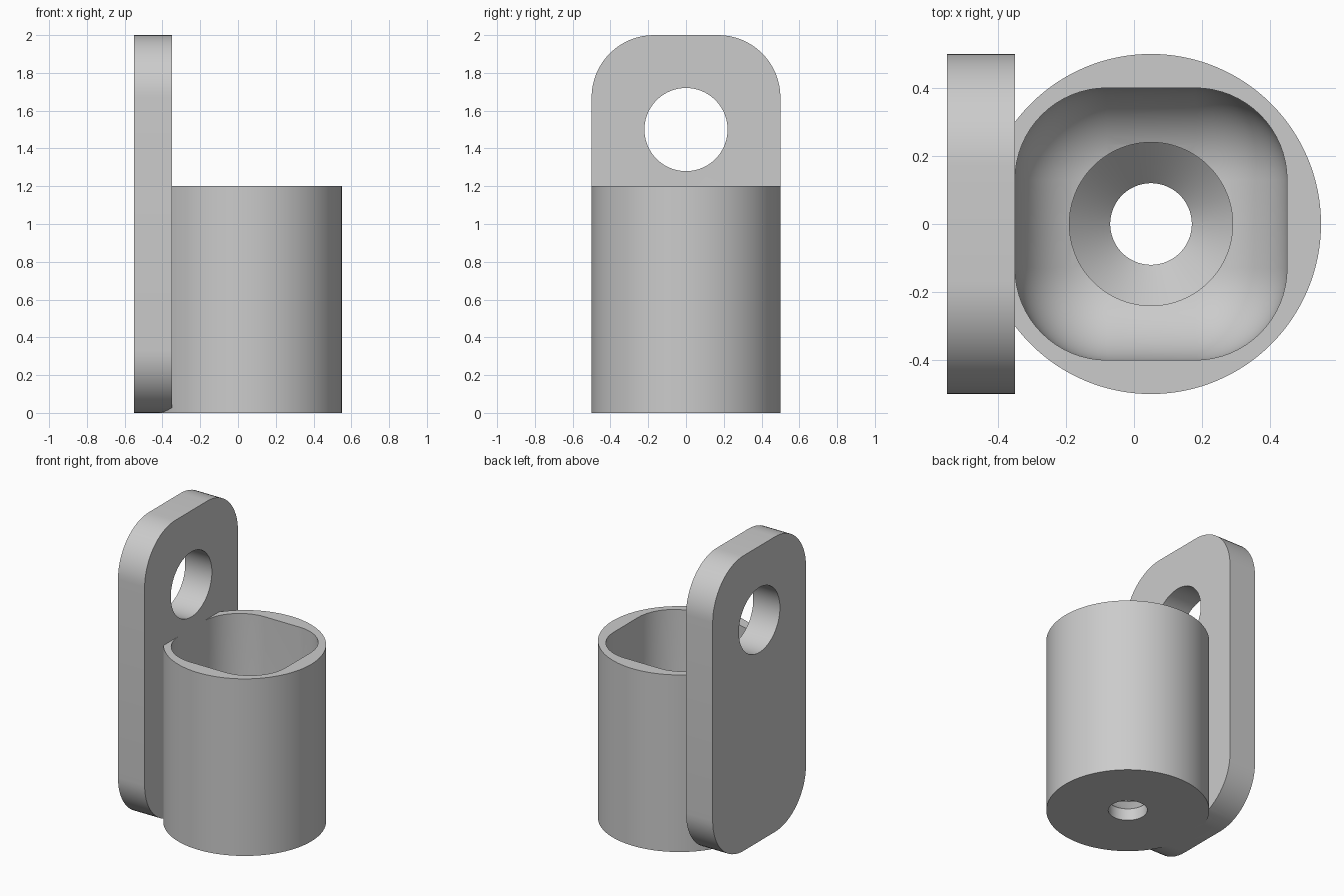
import bpy, bmesh, math
from mathutils import Matrix, Vector

cube = bpy.data.objects.get("Cube")
if cube:
    bpy.data.objects.remove(cube, do_unlink=True)

CUP_X = 0.05

grey = bpy.data.materials.new("plain grey")
grey.use_nodes = True
colour = (0.6, 0.6, 0.6, 1)
grey.diffuse_color = colour
grey.node_tree.nodes["Principled BSDF"].inputs["Base Color"].default_value = colour


def to_object(name, bm):
    bmesh.ops.recalc_face_normals(bm, faces=bm.faces)
    mesh = bpy.data.meshes.new(name)
    bm.to_mesh(mesh)
    bm.free()
    mesh.materials.append(grey)
    obj = bpy.data.objects.new(name, mesh)
    bpy.context.collection.objects.link(obj)
    return obj


def rounded_box(name, low, high, radius, keep_edge):
    """Box whose edges accepted by keep_edge(direction, middle) are rounded."""
    low, high = Vector(low), Vector(high)
    bm = bmesh.new()
    bmesh.ops.create_cube(bm, size=1)
    for v in bm.verts:
        v.co = Vector([(a + b) / 2 + c * (b - a) for a, b, c in zip(low, high, v.co)])
    edges = []
    for e in bm.edges:
        a, b = (v.co for v in e.verts)
        if keep_edge((b - a).normalized(), (a + b) / 2):
            edges.append(e)
    bmesh.ops.bevel(bm, geom=edges, offset=radius, segments=16, profile=0.5, affect='EDGES')
    return to_object(name, bm)


def lathe(name, profile, centre, axis='Z', sides=128):
    """Closed solid of revolution from (radius, height) pairs."""
    bm = bmesh.new()
    rings = []
    for r, h in profile:
        rings.append([bm.verts.new((r * math.cos(t), r * math.sin(t), h))
                      for t in (2 * math.pi * i / sides for i in range(sides))])
    for lower, upper in zip(rings, rings[1:]):
        for i in range(sides):
            j = (i + 1) % sides
            bm.faces.new((lower[i], lower[j], upper[j], upper[i]))
    bm.faces.new(rings[0][::-1])
    bm.faces.new(rings[-1])
    turn = Matrix.Rotation(math.pi / 2, 4, 'Y') if axis == 'X' else Matrix()
    bm.transform(Matrix.Translation(centre) @ turn)
    return to_object(name, bm)


def combine(target, other, operation):
    mod = target.modifiers.new(operation.lower(), 'BOOLEAN')
    mod.operation = operation
    mod.solver = 'EXACT'
    mod.object = other
    bpy.context.view_layer.objects.active = target
    bpy.ops.object.modifier_apply(modifier=mod.name)
    bpy.data.objects.remove(other, do_unlink=True)


# Upright mounting plate with four rounded corners
holder = rounded_box("cup_holder_bracket", (-0.55, -0.5, 0), (-0.35, 0.5, 2), 0.33,
                     lambda d, m: abs(d.x) > 0.9)

# Round cup fused to the plate
cup = lathe("cup", [(0.5, 0), (0.5, 1.2)], (CUP_X, 0, 0))

# Cup cavity: rounded square with a filleted floor
cavity = rounded_box("cavity_cutter", (-0.35, -0.4, 0.2), (0.45, 0.4, 1.6), 0.27,
                     lambda d, m: abs(d.z) > 0.9 or m.z < 0.3)
combine(cup, cavity, 'DIFFERENCE')

# Countersunk drain hole
drain = lathe("drain_cutter", [(0.12, -0.1), (0.12, 0.08), (0.24, 0.2), (0.24, 0.4)], (CUP_X, 0, 0))
combine(cup, drain, 'DIFFERENCE')

combine(holder, cup, 'UNION')

# Hanging hole through the plate
hole = lathe("hole_cutter", [(0.22, -0.3), (0.22, 0.3)], (-0.45, 0, 1.5), axis='X')
combine(holder, hole, 'DIFFERENCE')

# Smooth curves, crisp edges
bpy.ops.object.select_all(action='DESELECT')
holder.select_set(True)
bpy.context.view_layer.objects.active = holder
bpy.ops.object.shade_smooth_by_angle(angle=math.radians(30))
